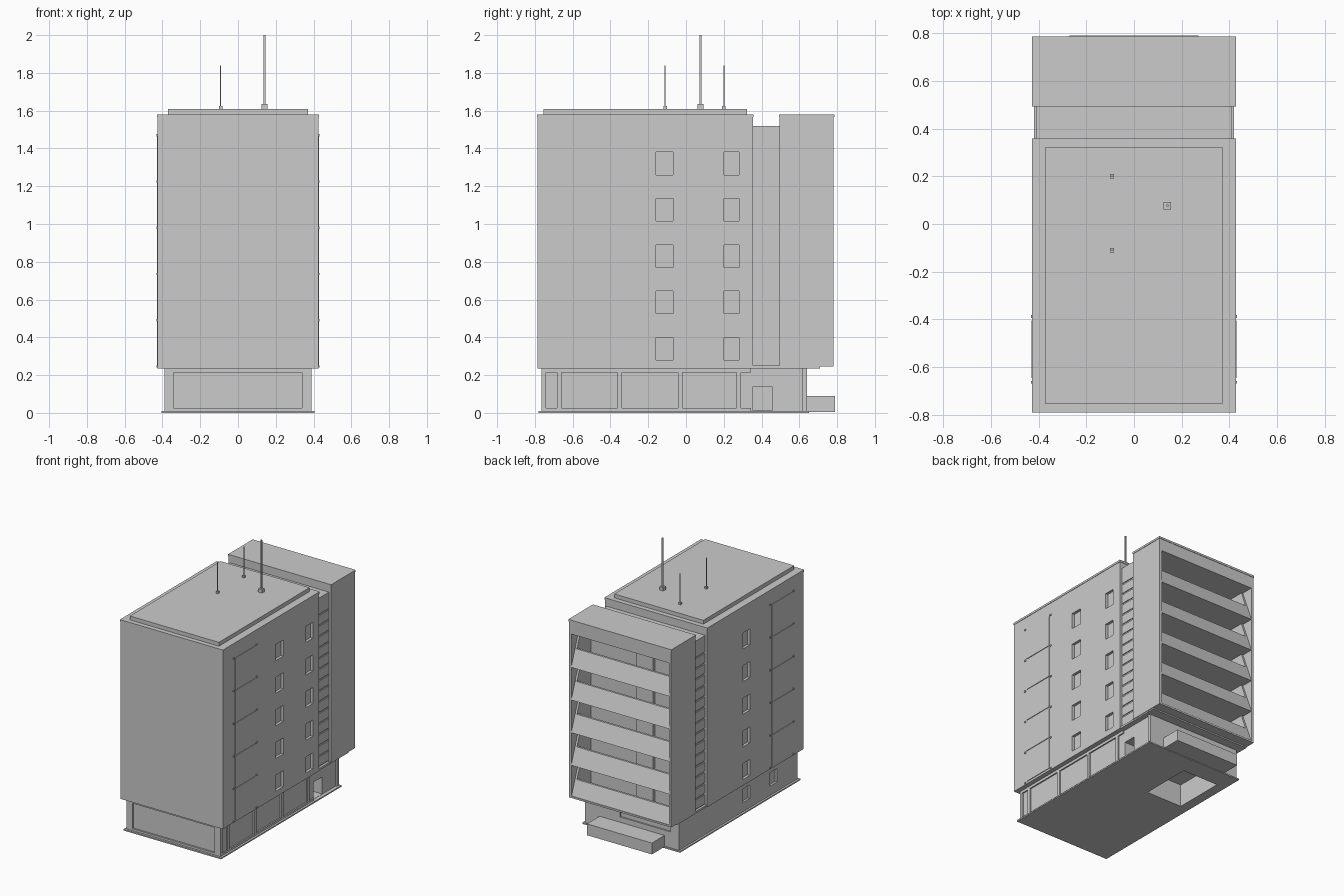
import bpy, bmesh
from mathutils import Matrix, Vector

if "Cube" in bpy.data.objects:
    bpy.data.objects.remove(bpy.data.objects["Cube"])

grey = bpy.data.materials.new("plain_grey")
grey.use_nodes = True
TONE = (0.6, 0.6, 0.6, 1)
grey.diffuse_color = TONE
grey.node_tree.nodes["Principled BSDF"].inputs["Base Color"].default_value = TONE


def finish(name, bm):
    bmesh.ops.recalc_face_normals(bm, faces=bm.faces)
    me = bpy.data.meshes.new(name)
    bm.to_mesh(me)
    bm.free()
    me.materials.append(grey)
    ob = bpy.data.objects.new(name, me)
    bpy.context.collection.objects.link(ob)
    return ob


def boxes(name, spans):
    """One object from a list of ((x0, x1), (y0, y1), (z0, z1)) boxes."""
    bm = bmesh.new()
    for span in spans:
        mid = Vector([(a + b) / 2 for a, b in span])
        size = [abs(b - a) for a, b in span]
        bmesh.ops.create_cube(bm, size=1, matrix=Matrix.Translation(mid) @ Matrix.Diagonal((*size, 1)))
    return finish(name, bm)


def prisms(name, items):
    """Extrude (y, z) outlines between two x positions."""
    bm = bmesh.new()
    for x0, x1, outline in items:
        face = bm.faces.new([bm.verts.new((x0, y, z)) for y, z in outline])
        ext = bmesh.ops.extrude_face_region(bm, geom=[face])
        moved = [v for v in ext["geom"] if isinstance(v, bmesh.types.BMVert)]
        bmesh.ops.translate(bm, verts=moved, vec=(x1 - x0, 0, 0))
    return finish(name, bm)


def cut(ob, spans):
    cutter = boxes("cutter", spans)
    cutter.hide_render = True
    mod = ob.modifiers.new("openings", "BOOLEAN")
    mod.operation, mod.solver, mod.object = "DIFFERENCE", "EXACT", cutter
    bpy.context.view_layer.objects.active = ob
    bpy.ops.object.modifier_apply(modifier=mod.name)
    bpy.data.objects.remove(cutter)


W = 0.425                      # half width of the tower
STEP = 0.245                   # storey height
FLOORS = [0.245 + STEP * i for i in range(5)]
SIDES = (-1, 1)


def wall(side, near, far):
    return tuple(sorted((side * near, side * far)))


# Main tower with small recessed windows
tower = boxes("main_tower", [((-W, W), (-0.787, 0.355), (0.235, 1.58))])
windows = []
for z in FLOORS:
    for side, y0, y1 in ((1, -0.16, -0.07), (1, 0.2, 0.28), (-1, -0.15, -0.07)):
        windows.append((wall(side, W - 0.02, W + 0.02), (y0, y1), (z + 0.035, z + 0.155)))
cut(tower, windows)
boxes("tower_coping", [((-W - 0.003, W + 0.003), (-0.79, 0.358), (1.566, 1.581))])
boxes("roof_deck", [((-0.37, 0.37), (-0.755, 0.322), (1.57, 1.61))])

# Tall glazed strips with floor bands and fixing studs
panes, studs = [], []
for side in SIDES:
    for z in FLOORS:
        panes.append((wall(side, W - 0.01, W + 0.005), (-0.645, -0.405), (z + 0.006, z + STEP - 0.004)))
    for z in FLOORS + [FLOORS[-1] + STEP]:
        for y in (-0.663, -0.388):
            studs.append((wall(side, W - 0.01, W + 0.006), (y - 0.006, y + 0.006), (z - 0.006, z + 0.006)))
boxes("side_strip_windows", panes)
boxes("side_window_studs", studs)

# Recessed link between the blocks, with horizontal joints
link = boxes("link_block", [((-0.408, 0.408), (0.34, 0.51), (0.235, 1.52))])
cut(link, [(wall(s, 0.402, 0.43), (0.36, 0.49), (z + d, z + d + 0.012))
           for s in SIDES for z in FLOORS for d in (0.0, 0.08, 0.16)])

# Rear block hollowed out for the balconies
rear = boxes("rear_block", [((-W, W), (0.495, 0.782), (0.245, 1.58))])
cut(rear, [((-0.405, 0.405), (0.57, 0.9), (0.258, 1.475))])
boxes("rear_coping", [((-W - 0.003, W + 0.003), (0.493, 0.785), (1.566, 1.581))])
boxes("rear_soffit", [((-0.42, 0.42), (0.35, 0.71), (0.235, 0.25))])

# Balconies: floor slabs, leaning parapets, sloped end fins and a doorway
LEAN = 0.09
slabs, parapets, fins, doors = [], [], [], []
for z in FLOORS:
    top = z + STEP
    slabs.append(((-0.405, 0.405), (0.565, 0.77), (z, z + 0.014)))
    half = z + 0.125
    yh = 0.782 - LEAN * 0.5
    parapets.append((-0.405, 0.405, [(0.782, z), (yh, half), (yh - 0.016, half), (0.764, z)]))
    for side in SIDES:
        fins.append((side * 0.39, side * 0.406, [(0.565, z), (0.782, z), (0.782 - LEAN, top), (0.565, top)]))
    doors.append(((-0.14, 0.0), (0.565, 0.59), (z, z + 0.2)))
boxes("balcony_slabs", slabs)
prisms("balcony_parapets", parapets)
prisms("balcony_end_fins", fins)
boxes("balcony_doors", doors)

# Ground floor with a doorway, small windows and an open stairwell
base = boxes("ground_floor", [((-0.39, 0.38), (-0.752, 0.64), (0.005, 0.24))])
cut(base, [((0.3, 0.45), (0.355, 0.455), (0.012, 0.14)),
           ((-0.45, -0.375), (-0.2, -0.12), (0.08, 0.18)),
           ((-0.45, -0.375), (-0.52, -0.44), (0.08, 0.18)),
           ((-0.32, 0.1), (0.63, 0.7), (0.13, 0.2)),
           ((-0.33, -0.03), (0.11, 0.5), (-0.05, 0.17))])
slab = boxes("ground_slab", [((-0.405, 0.405), (-0.78, 0.65), (0, 0.01))])
cut(slab, [((-0.33, -0.03), (0.11, 0.5), (-0.05, 0.05))])
boxes("rear_step", [((-0.27, 0.27), (0.635, 0.79), (0.005, 0.09))])

# Ground floor framing: posts and rails on the front and one side
frame = [((x - 0.013, x + 0.013), (-0.765, -0.74), (0.01, 0.235)) for x in (-0.377, -0.355, 0.353, 0.377)]
frame += [((0.37, 0.39), (y - 0.012, y + 0.012), (0.01, 0.235)) for y in (-0.753, -0.67, -0.35, -0.03, 0.28, 0.628)]
for z0, z1 in ((0.01, 0.025), (0.215, 0.235)):
    frame.append(((-0.39, 0.39), (-0.765, -0.74), (z0, z1)))
    frame.append(((0.37, 0.39), (-0.765, 0.345), (z0, z1)))
boxes("ground_floor_frame", frame)

# Roof masts on small plinths
for name, x, y, r, h, t in (("tall_mast", 0.14, 0.077, 0.016, 0.025, 2.0),
                            ("rear_mast", -0.092, 0.2, 0.009, 0.015, 1.84),
                            ("front_mast", -0.092, -0.11, 0.009, 0.015, 1.84)):
    q = r * 0.28
    boxes(name, [((x - r, x + r), (y - r, y + r), (1.6, 1.61 + h)),
                 ((x - q, x + q), (y - q, y + q), (1.61, t))])
